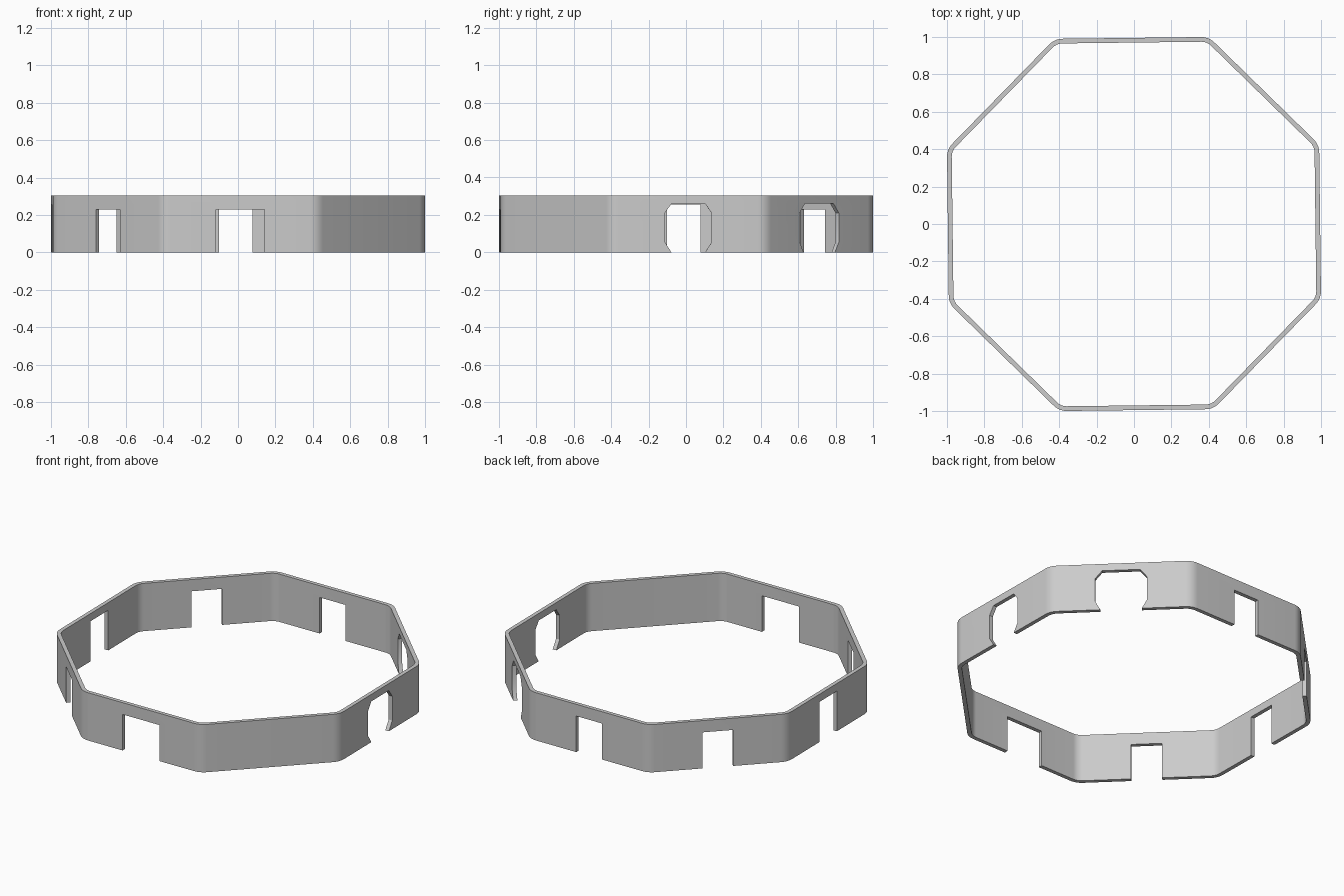
import bpy, bmesh
from math import cos, sin, pi, radians

if "Cube" in bpy.data.objects:
    bpy.data.objects.remove(bpy.data.objects["Cube"])

HEIGHT = 0.305
APOTHEM = 0.995      # centre to outer wall face
THICK = 0.025
CORNER_R = 0.10      # outer corner radius
TURN = radians(0.7)  # slight twist of the whole ring
ARC_STEPS = 6


def octagon_loop(apothem, radius):
    """Octagon outline with rounded corners."""
    pts = []
    reach = (apothem - radius) / cos(pi / 8)
    for k in range(8):
        mid = pi / 8 + k * pi / 4
        cx, cy = reach * cos(mid), reach * sin(mid)
        for i in range(ARC_STEPS + 1):
            a = mid - pi / 8 + i / ARC_STEPS * pi / 4
            pts.append((cx + radius * cos(a), cy + radius * sin(a)))
    return pts


def make_object(name, bm):
    bmesh.ops.recalc_face_normals(bm, faces=bm.faces)
    mesh = bpy.data.meshes.new(name)
    bm.to_mesh(mesh)
    bm.free()
    obj = bpy.data.objects.new(name, mesh)
    bpy.context.collection.objects.link(obj)
    return obj


def make_ring():
    bm = bmesh.new()
    outer = octagon_loop(APOTHEM, CORNER_R)
    inner = octagon_loop(APOTHEM - THICK, CORNER_R - THICK)
    loops = [[bm.verts.new((x, y, z)) for x, y in pts]
             for pts, z in ((outer, 0), (outer, HEIGHT), (inner, HEIGHT), (inner, 0))]
    n = len(outer)
    for a in range(4):
        la, lb = loops[a], loops[(a + 1) % 4]
        for i in range(n):
            j = (i + 1) % n
            bm.faces.new((la[i], la[j], lb[j], lb[i]))
    return make_object("octagonal_wall", bm)


def make_cutter(angle, profile):
    """Prism pushed through the wall that faces the given angle."""
    bm = bmesh.new()
    ends = []
    for d in (APOTHEM - 0.12, APOTHEM + 0.12):
        ends.append([bm.verts.new((d * cos(angle) - s * sin(angle),
                                   d * sin(angle) + s * cos(angle), z))
                     for s, z in profile])
    bm.faces.new(ends[0])
    bm.faces.new(ends[1])
    n = len(profile)
    for i in range(n):
        j = (i + 1) % n
        bm.faces.new((ends[0][i], ends[0][j], ends[1][j], ends[1][i]))
    obj = make_object("opening_cutter", bm)
    obj.hide_render = True
    return obj


def mirrored(half):
    return half + [(-s, z) for s, z in reversed(half)]


def door(w, h):
    return mirrored([(w, -0.1), (w, h)])


def arch(w, top, foot):
    return mirrored([(foot, -0.1), (foot, 0), (w, 0.055), (w, 0.21), (top, 0.26)])


# Openings by wall direction in degrees; the 315 wall is solid
openings = {
    0: arch(0.125, 0.09, 0.09),
    45: arch(0.15, 0.11, 0.12),
    90: door(0.09, 0.23),
    135: door(0.09, 0.23),
    180: door(0.09, 0.256),
    225: door(0.09, 0.23),
    270: door(0.13, 0.23),
}

ring = make_ring()
bpy.context.view_layer.objects.active = ring
ring.select_set(True)
for deg, profile in openings.items():
    cutter = make_cutter(radians(deg), profile)
    mod = ring.modifiers.new("opening", 'BOOLEAN')
    mod.operation = 'DIFFERENCE'
    mod.solver = 'EXACT'
    mod.object = cutter
    bpy.ops.object.modifier_apply(modifier=mod.name)
    bpy.data.objects.remove(cutter)

# Twist the ring slightly and soften the rounded corners
ring.rotation_euler.z = TURN
bpy.ops.object.shade_smooth_by_angle(angle=radians(30))
